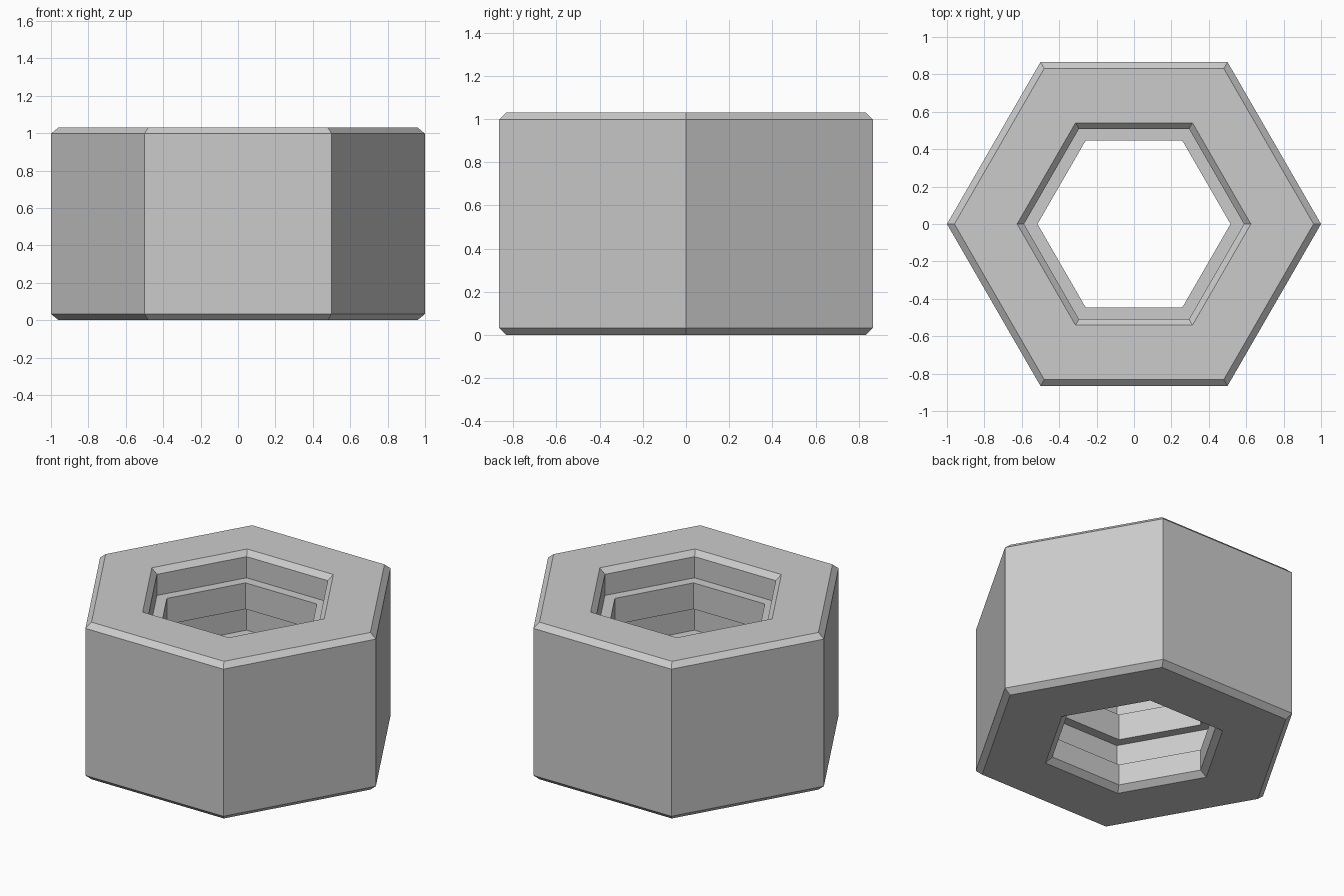
import bpy, bmesh
from math import cos, sin, pi

if "Cube" in bpy.data.objects:
    bpy.data.objects.remove(bpy.data.objects["Cube"])

H = 1.03            # total height
C = 0.033           # chamfer height
STEP = H / 6        # height of each step in the bore
WIDE, NARROW = 0.588, 0.516

# Closed cross-section (radius, z): chamfered outside, then stepped bore downwards
profile = [(0.96, 0), (1, C), (1, H - C), (0.96, H), (0.625, H), (WIDE, H - C)]
for i in range(5, 0, -1):
    above, below = (WIDE, NARROW) if i % 2 else (NARROW, WIDE)
    profile += [(above, STEP * i), (below, STEP * i)]
profile += [(NARROW, C), (0.56, 0)]

# Sweep the cross-section around six corners
bm = bmesh.new()
rings = [[bm.verts.new((r * cos(k * pi / 3), r * sin(k * pi / 3), z)) for r, z in profile]
         for k in range(6)]
n = len(profile)
for k in range(6):
    a, b = rings[k], rings[(k + 1) % 6]
    for j in range(n):
        m = (j + 1) % n
        bm.faces.new((a[j], b[j], b[m], a[m]))
bmesh.ops.recalc_face_normals(bm, faces=bm.faces)

mesh = bpy.data.meshes.new("hex_nut")
bm.to_mesh(mesh)
bm.free()
nut = bpy.data.objects.new("hex_nut", mesh)
bpy.context.collection.objects.link(nut)
